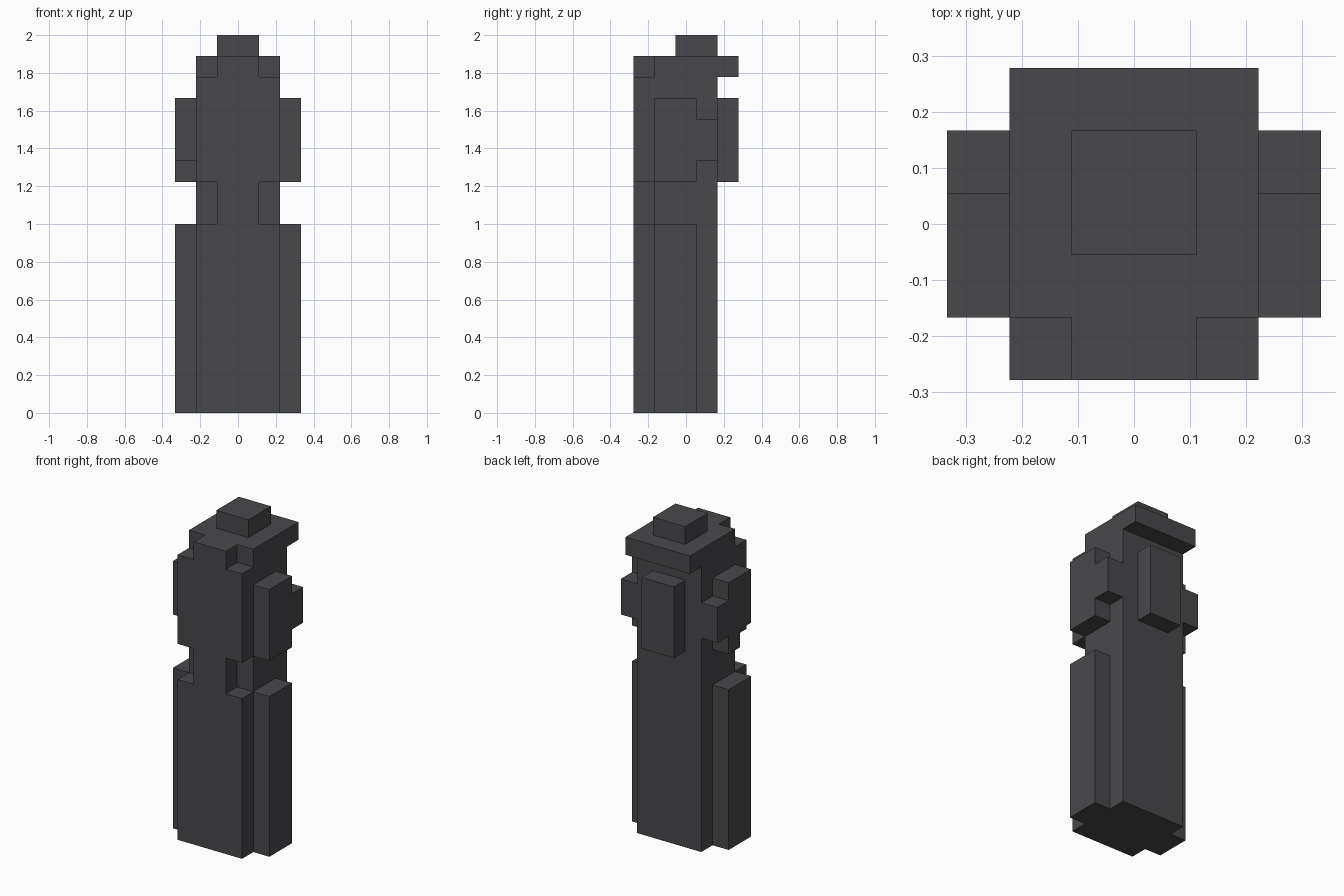
import bpy, bmesh

cube = bpy.data.objects.get("Cube")
if cube:
    bpy.data.objects.remove(cube)

U = 1 / 9  # size of one block

grey = bpy.data.materials.new("charcoal grey")
grey.use_nodes = True
colour = (0.066, 0.065, 0.072, 1)
grey.diffuse_color = colour
bsdf = grey.node_tree.nodes["Principled BSDF"]
bsdf.inputs["Base Color"].default_value = colour
bsdf.inputs["Roughness"].default_value = 0.9


def prism(name, profile, axis, start, end):
    """Extrude a profile, given in blocks, along x (0) or y (1)."""
    bm = bmesh.new()

    def point(a, z):
        return (start * U, a * U, z * U) if axis == 0 else (a * U, start * U, z * U)

    face = bm.faces.new([bm.verts.new(point(a, z)) for a, z in profile])
    moved = bmesh.ops.extrude_face_region(bm, geom=[face])["geom"]
    shift = [0, 0, 0]
    shift[axis] = (end - start) * U
    bmesh.ops.translate(bm, vec=shift,
                        verts=[g for g in moved if isinstance(g, bmesh.types.BMVert)])
    bmesh.ops.recalc_face_normals(bm, faces=bm.faces)
    mesh = bpy.data.meshes.new(name)
    bm.to_mesh(mesh)
    bm.free()
    mesh.materials.append(grey)
    obj = bpy.data.objects.new(name, mesh)
    bpy.context.collection.objects.link(obj)
    return obj


def box(name, x, y, z):
    return prism(name, [(x[0], z[0]), (x[1], z[0]), (x[1], z[1]), (x[0], z[1])], 1, *y)


# Body with the overhanging brim at the back
prism("body", [(-1.5, 0), (1.5, 0), (1.5, 16), (2.5, 16), (2.5, 17), (-1.5, 17)], 0, -2, 2)

# Front panel, narrowed at the waist and at the top
half = [(2, 0), (2, 9), (1, 9), (1, 11), (2, 11), (2, 16), (1, 16), (1, 17)]
prism("front_panel", half + [(-x, z) for x, z in reversed(half)], 1, -2.5, -1.5)

# Top knob and back pack
box("top_knob", (-1, 1), (-0.5, 1.5), (17, 18))
box("back_pack", (-1, 1), (1.5, 2.5), (11, 15))

# Lower side slabs
for side, x in (("left", (2, 3)), ("right", (-3, -2))):
    box(side + "_lower_slab", x, (-1.5, 0.5), (0, 9))

# Arms, with a tab at the back; the right one is cut away at its lower front
tab = [(0.5, 11), (0.5, 12), (1.5, 12), (1.5, 14), (0.5, 14), (0.5, 15), (-1.5, 15)]
prism("left_arm", tab + [(-1.5, 11)], 0, 2, 3)
prism("right_arm", tab + [(-1.5, 12), (-0.5, 12), (-0.5, 11)], 0, -3, -2)
